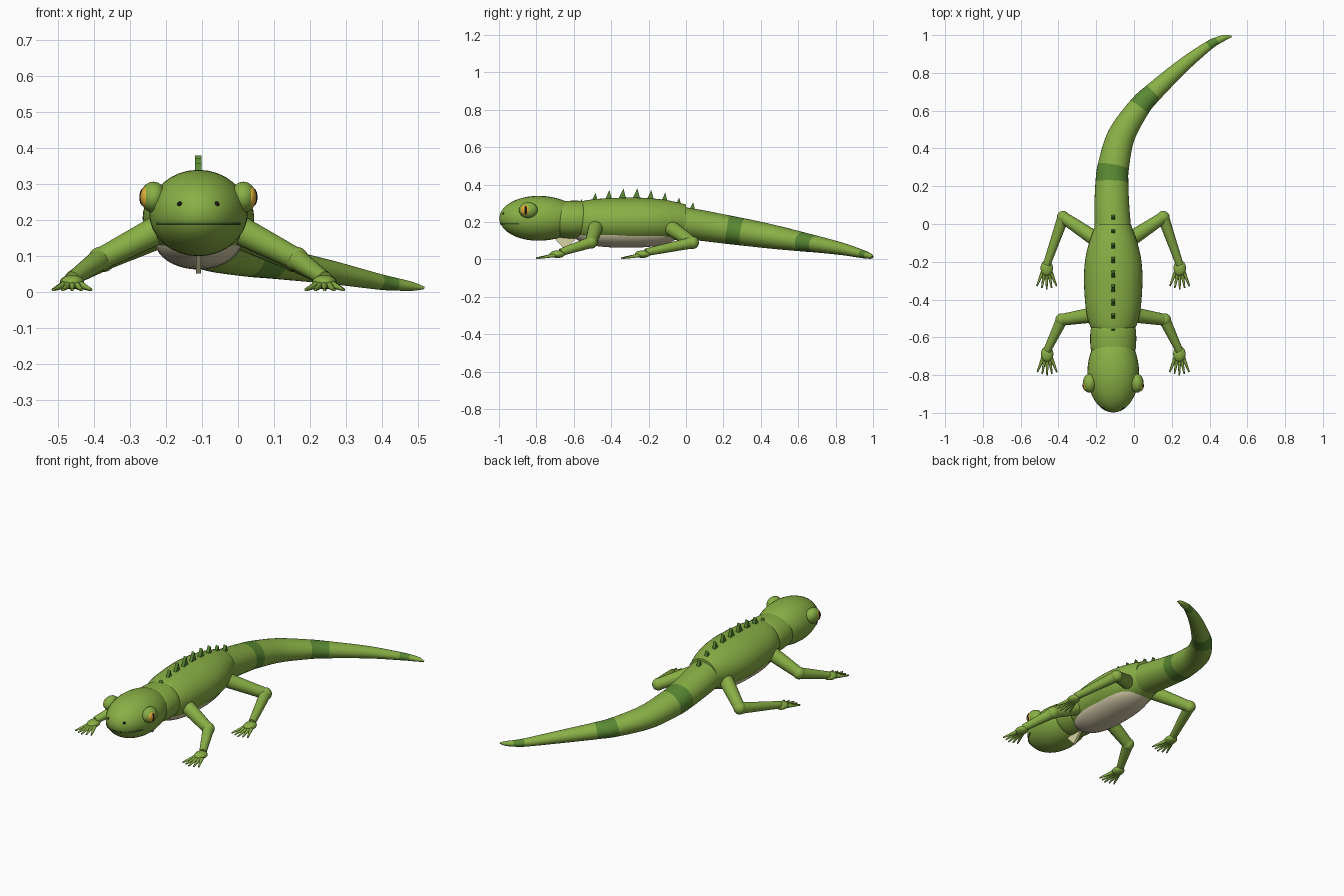
import bpy, bmesh, math
from mathutils import Vector

if "Cube" in bpy.data.objects:
    bpy.data.objects.remove(bpy.data.objects["Cube"], do_unlink=True)

CX = -0.11  # centre line of the body; the tail swings to +x


def material(name, rgb):
    m = bpy.data.materials.new(name)
    m.use_nodes = True
    m.diffuse_color = (*rgb, 1)
    bsdf = next(n for n in m.node_tree.nodes if n.type == 'BSDF_PRINCIPLED')
    bsdf.inputs["Base Color"].default_value = (*rgb, 1)
    return m


GREEN = material("leaf green", (0.25, 0.43, 0.06))
BAND = material("dark green", (0.10, 0.25, 0.033))
BELLY = material("belly tan", (0.64, 0.58, 0.39))
THROAT = material("throat cream", (0.68, 0.65, 0.36))
AMBER = material("amber", (0.76, 0.43, 0.04))
BLACK = material("black", (0.01, 0.01, 0.01))
MOUTH = material("mouth green", (0.04, 0.09, 0.015))


def finish(name, bm, mats, angle=40):
    bmesh.ops.recalc_face_normals(bm, faces=bm.faces)
    me = bpy.data.meshes.new(name)
    bm.to_mesh(me)
    bm.free()
    for m in mats:
        me.materials.append(m)
    me.shade_smooth()
    me.set_sharp_from_angle(angle=math.radians(angle))
    ob = bpy.data.objects.new(name, me)
    bpy.context.collection.objects.link(ob)
    return ob


def ellipsoid(name, centre, radii, mat, back=1.0):
    """Ball with poles along y; back stretches its rear half."""
    bm = bmesh.new()
    bmesh.ops.create_uvsphere(bm, u_segments=32, v_segments=20, radius=1)
    for v in bm.verts:
        x, y, z = v.co
        y, z = z, -y
        y *= back if y > 0 else 1
        v.co = Vector((x * radii[0], y * radii[1], z * radii[2])) + Vector(centre)
    return finish(name, bm, [mat])


def smooth_sections(keys, steps):
    """Catmull-Rom curve through sections of (x, y, z, width, height)."""
    out = []
    for i in range(len(keys) - 1):
        a, b, c, d = (keys[max(0, min(len(keys) - 1, i + k))] for k in (-1, 0, 1, 2))
        for s in range(steps):
            t = s / steps
            out.append([0.5 * (2*q + (r - p)*t + (2*p - 5*q + 4*r - w)*t*t
                               + (3*q - p - 3*r + w)*t**3)
                        for p, q, r, w in zip(a, b, c, d)])
    return out + [list(keys[-1])]


def loft(name, keys, mats, steps=1, sides=28, banded=()):
    """Skin elliptical rings; the key spans listed in banded use the second material."""
    secs = smooth_sections(keys, steps)
    bm = bmesh.new()
    rings = []
    for i, s in enumerate(secs):
        ahead, behind = secs[min(i + 1, len(secs) - 1)], secs[max(i - 1, 0)]
        tangent = (Vector(ahead[:3]) - Vector(behind[:3])).normalized()
        side = tangent.cross(Vector((0, 0, 1))).normalized()
        up = side.cross(tangent)
        rings.append([bm.verts.new(Vector(s[:3])
                      + side * math.cos(math.tau * k / sides) * s[3]
                      + up * math.sin(math.tau * k / sides) * s[4])
                      for k in range(sides)])
    for i, (a, b) in enumerate(zip(rings, rings[1:])):
        for k in range(sides):
            f = bm.faces.new((a[k], a[k - 1], b[k - 1], b[k]))
            f.material_index = int(i // steps in banded)
    bm.faces.new(rings[0])
    bm.faces.new(rings[-1])
    return finish(name, bm, mats)


def cone(name, a, b, ra, rb, sides=20):
    return loft(name, [(*a, ra, ra), (*b, rb, rb)], [GREEN], sides=sides)


def plate(name, outline, offset, mat):
    """Extrude a flat outline by offset."""
    bm = bmesh.new()
    face = bm.faces.new([bm.verts.new(p) for p in outline])
    moved = bmesh.ops.extrude_face_region(bm, geom=[face])["geom"]
    bmesh.ops.translate(bm, vec=offset,
                        verts=[v for v in moved if isinstance(v, bmesh.types.BMVert)])
    return finish(name, bm, [mat], 20)


# Trunk and neck
trunk = [(-0.58, .085, .085), (-0.555, .115, .105), (-0.49, .138, .116), (-0.4, .15, .122),
         (-0.28, .155, .125), (-0.18, .147, .12), (-0.09, .125, .109), (0, .093, .088)]
loft("trunk", [(CX, y, 0.206, w, h) for y, w, h in trunk], [GREEN], 4, 40)
neck = [(-0.69, .095, .08), (-0.67, .117, .096), (-0.61, .122, .101), (-0.55, .117, .098),
        (-0.52, .09, .08)]
loft("neck", [(CX, y, 0.213, w, h) for y, w, h in neck], [GREEN], 4, 40)

# Pale belly, blunt at both ends
belly = []
for k in range(17):
    u = -math.cos(math.pi * k / 16) * 0.998
    f = (1 - abs(u) ** 2.6) ** (1 / 2.3)
    belly.append((CX, -0.32 + 0.285 * u, 0.145, 0.122 * f, 0.082 * f))
loft("belly", belly, [BELLY], 1, 40)

# Tail with three dark bands
tail = [(-.11, -.06, .201, .098), (-.117, .08, .182, .093), (-.117, .22, .16, .087),
        (-.109, .305, .147, .083), (-.068, .465, .121, .073), (.027, .617, .095, .059),
        (.1, .695, .082, .051), (.26, .84, .055, .037), (.392, .942, .029, .025),
        (.44, .97, .022, .02), (.485, .988, .016, .014), (.517, .993, .012, .004)]
loft("tail", [(x, y, z, r, r * 0.88) for x, y, z, r in tail], [GREEN, BAND], 6, 32,
     banded=(2, 5, 8))

# Head, mouth line and throat flap
HEAD_Y, HEAD_Z = -0.79, 0.22
ellipsoid("head", (CX, HEAD_Y, HEAD_Z), (0.137, 0.208, 0.12), GREEN, back=1.08)
arc = [math.radians(d) for d in range(-150, -29, 5)]
plate("mouth", [(CX + 0.135 * math.cos(a), HEAD_Y + 0.204 * math.sin(a), 0.187) for a in arc],
      (0, 0, 0.007), MOUTH)
plate("throat_flap", [(CX - 0.007, y, z) for y, z in
                      ((-0.72, 0.13), (-0.645, 0.052), (-0.59, 0.11), (-0.6, 0.16))],
      (0.014, 0, 0), THROAT)

# Row of back spines, tallest in the middle
tips = (.324, .357, .371, .38, .38, .371, .357, .331, .306)
for i, tip in enumerate(tips):
    y = -0.565 + 0.0745 * i
    base = tip - 0.065
    plate(f"spine_{i + 1}", [(CX - 0.009, y + dy, z) for dy, z in
                             ((-0.024, base), (0.024, base), (0.007, tip))],
          (0.018, 0, 0), BAND)

# Paired parts
legs = {"front": ((.1, -.48, .18), (.272, -.507, .092), (.35, -.67, .038)),
        "hind": ((.085, -.085, .172), (.265, .035, .09), (.352, -.215, .038))}
for side, s in (("left", 1), ("right", -1)):
    def at(off, y, z):
        return (CX + s * off, y, z)

    # Eye turret, iris, slit pupil and nostril
    ellipsoid(f"{side}_eye_turret", at(.125, -.843, .264), (.036, .05, .043), GREEN)
    ellipsoid(f"{side}_iris", at(.144, -.853, .264), (.018, .031, .03), AMBER)
    ellipsoid(f"{side}_pupil", at(.154, -.857, .264), (.01, .01, .024), BLACK)
    ellipsoid(f"{side}_nostril", at(.05, -.974, .245), (.009, .007, .007), BLACK)

    for kind, (root, joint, wrist) in legs.items():
        tag = f"{side}_{kind}"
        cone(f"{tag}_upper_leg", at(*root), at(*joint), .041, .031)
        ellipsoid(f"{tag}_upper_joint", at(*root), (.041,) * 3, GREEN)
        ellipsoid(f"{tag}_middle_joint", at(*joint), (.034,) * 3, GREEN)
        cone(f"{tag}_lower_leg", at(*joint), at(*wrist), .031, .02)
        off, y, z = wrist
        ellipsoid(f"{tag}_foot", at(off, y - .018, .028), (.033, .041, .02), GREEN)
        # Five splayed toes
        for k in range(-2, 3):
            reach = 0.132 - 0.009 * abs(k)
            cone(f"{tag}_toe_{k + 3}", at(off + .01 * k, y - .035, .022),
                 at(off + .026 * k, y - reach, .007), .011, .004, 10)
